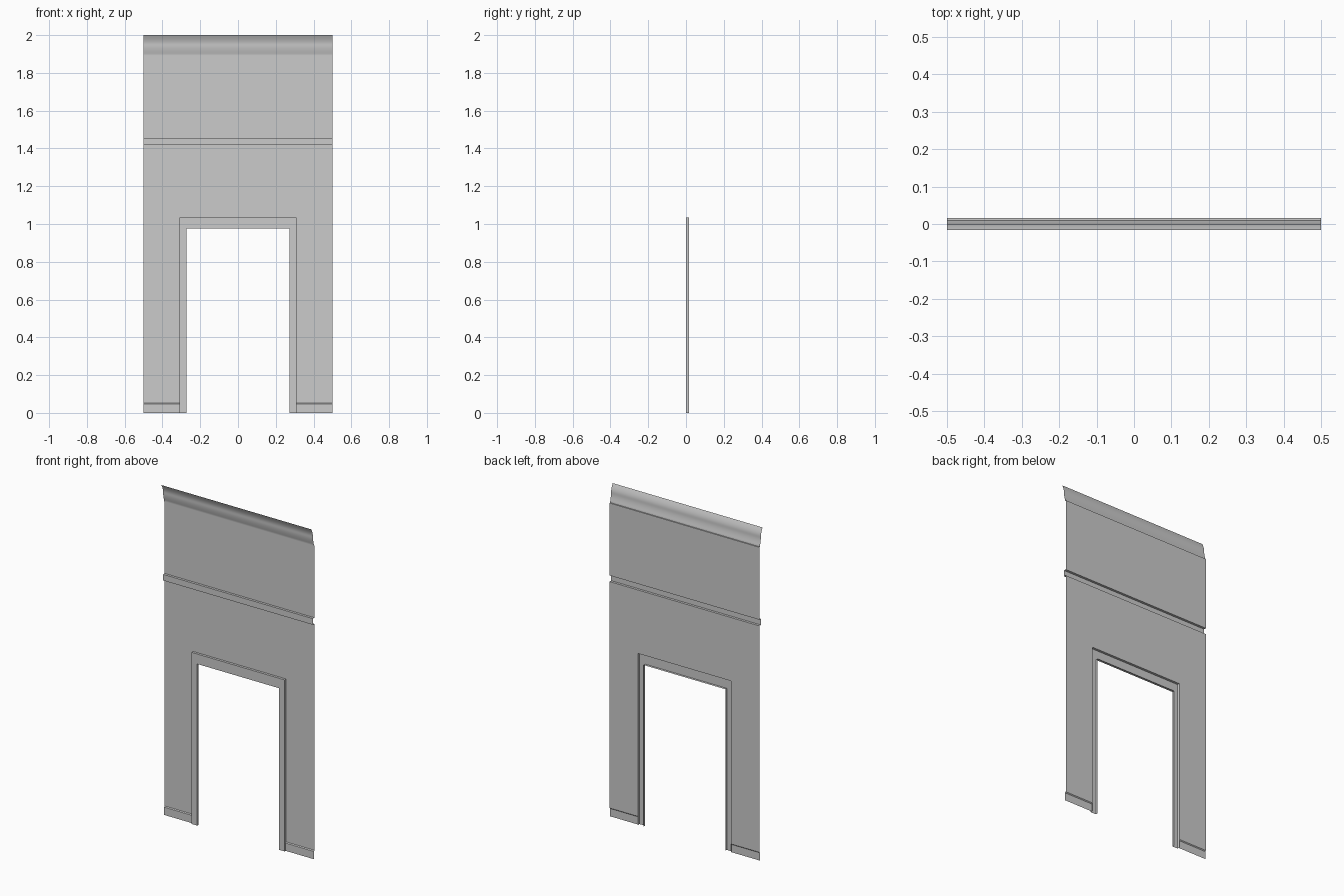
import bpy, math

if "Cube" in bpy.data.objects:
    bpy.data.objects.remove(bpy.data.objects["Cube"])

WALL_Y = 0.0155      # wall sheet plane
TRIM_Y = 0.001       # front of rail and door casing
CROWN_Y = -0.0155    # foremost edge of the crown
HALF_W = 0.5
DOOR_X, DOOR_Z = 0.31, 1.035     # outer edge of the casing
OPEN_X, OPEN_Z = 0.273, 0.975    # clear opening


def make_object(name, verts, faces, smooth=False):
    mesh = bpy.data.meshes.new(name)
    mesh.from_pydata(verts, [], faces)
    mesh.update()
    obj = bpy.data.objects.new(name, mesh)
    bpy.context.collection.objects.link(obj)
    if smooth:
        bpy.ops.object.select_all(action='DESELECT')
        obj.select_set(True)
        bpy.context.view_layer.objects.active = obj
        bpy.ops.object.shade_smooth_by_angle(angle=math.radians(35))
    return obj


def strip(name, profile, x0, x1, smooth=False):
    """Extrude a bottom-to-top (y, z) profile along x, facing the front."""
    verts = [(x, y, z) for y, z in profile for x in (x0, x1)]
    faces = [(2*i, 2*i + 1, 2*i + 3, 2*i + 2) for i in range(len(profile) - 1)]
    return make_object(name, verts, faces, smooth)


# Lower wall with baseboard, on each side of the doorway
side_profile = [(WALL_Y - 0.005, 0), (WALL_Y - 0.005, 0.047),
                (WALL_Y, 0.052), (WALL_Y, DOOR_Z)]
for label, x0, x1 in (("left", -HALF_W, -DOOR_X), ("right", DOOR_X, HALF_W)):
    strip("lower_wall_" + label, side_profile, x0, x1)

# Wall above the door, with the hollow picture rail folded out of it
strip("upper_wall_with_rail",
      [(WALL_Y, DOOR_Z), (WALL_Y, 1.418), (TRIM_Y, 1.418), (TRIM_Y, 1.455),
       (WALL_Y, 1.455), (WALL_Y, 1.892)], -HALF_W, HALF_W)

# Crown moulding: small lip, then an S curve flaring out to the front
crown = [(WALL_Y, 1.892), (0.0095, 1.892), (0.0095, 1.897)]
N = 16
y_start = 0.0095
for i in range(1, N + 1):
    t = i / N
    if t < 0.5:      # convex lower half
        y = y_start - 0.009 * math.sin(t * math.pi)
    else:            # concave upper half
        y = CROWN_Y + (y_start - 0.009 - CROWN_Y) * math.cos((t - 0.5) * math.pi)
    crown.append((y, 1.897 + 0.103 * t))
strip("crown_moulding", crown, -HALF_W, HALF_W, smooth=True)


# Door casing: U-shaped channel open at the back
def u_path(x, z, y):
    return [(-x, y, 0), (-x, y, z), (x, y, z), (x, y, 0)]


verts = (u_path(DOOR_X, DOOR_Z, WALL_Y) + u_path(DOOR_X, DOOR_Z, TRIM_Y)
         + u_path(OPEN_X, OPEN_Z, TRIM_Y) + u_path(OPEN_X, OPEN_Z, WALL_Y))
faces = [(4*j + 4 + i, 4*j + 5 + i, 4*j + 1 + i, 4*j + i)
         for j in range(3) for i in range(3)]
make_object("door_casing", verts, faces)
